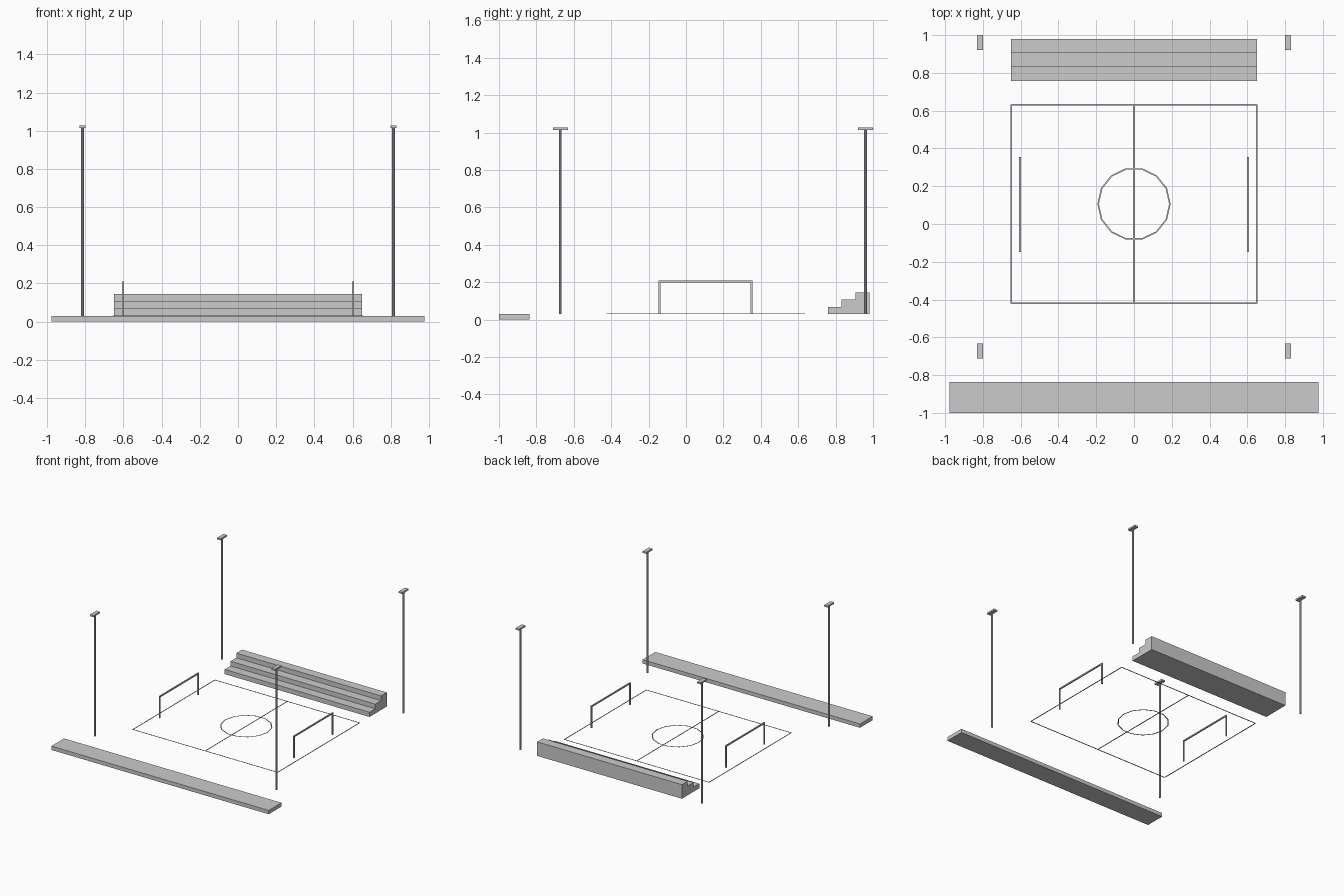
import bpy
import bmesh
from math import cos, sin, tau

cube = bpy.data.objects.get("Cube")
if cube:
    bpy.data.objects.remove(cube, do_unlink=True)

# Single grey material
grey = bpy.data.materials.new("light_grey")
grey.use_nodes = True
colour = (0.6, 0.6, 0.6, 1)
grey.diffuse_color = colour
grey.node_tree.nodes["Principled BSDF"].inputs["Base Color"].default_value = colour

GROUND = 0.031
CENTRE_Y = 0.106
HALF_X, HALF_Y = 0.65, 0.526
LINE, LINE_H = 0.008, 0.001


def finish(name, bm):
    bmesh.ops.recalc_face_normals(bm, faces=bm.faces)
    mesh = bpy.data.meshes.new(name)
    bm.to_mesh(mesh)
    bm.free()
    mesh.materials.append(grey)
    obj = bpy.data.objects.new(name, mesh)
    bpy.context.scene.collection.objects.link(obj)
    return obj


def add_box(bm, low, high):
    verts = bmesh.ops.create_cube(bm, size=1)["verts"]
    for v in verts:
        for i in range(3):
            v.co[i] = low[i] if v.co[i] < 0 else high[i]


def box(name, low, high):
    bm = bmesh.new()
    add_box(bm, low, high)
    return finish(name, bm)


# Long low platform at the front
box("front_platform", (-0.976, -1, 0), (0.976, -0.837, GROUND))

# Stepped stand at the back: side profile extruded across x
bm = bmesh.new()
profile = [(0.98, GROUND), (0.98, 0.145), (0.906, 0.145), (0.906, 0.107),
           (0.832, 0.107), (0.832, 0.069), (0.758, 0.069), (0.758, GROUND)]
side = bm.faces.new([bm.verts.new((-HALF_X, y, z)) for y, z in profile])
extruded = bmesh.ops.extrude_face_region(bm, geom=[side])["geom"]
bmesh.ops.translate(bm, vec=(2 * HALF_X, 0, 0),
                    verts=[v for v in extruded if isinstance(v, bmesh.types.BMVert)])
finish("stepped_stand", bm)

# Pitch outline and halfway line
bm = bmesh.new()
top = GROUND + LINE_H
for s in (-1, 1):
    x, y = s * HALF_X, CENTRE_Y + s * HALF_Y
    add_box(bm, (x - LINE / 2, CENTRE_Y - HALF_Y, GROUND),
            (x + LINE / 2, CENTRE_Y + HALF_Y, top))
    add_box(bm, (-HALF_X, y - LINE / 2, GROUND), (HALF_X, y + LINE / 2, top))
finish("pitch_outline", bm)
box("halfway_line", (-LINE / 2, CENTRE_Y - HALF_Y, GROUND),
    (LINE / 2, CENTRE_Y + HALF_Y, top))

# Centre circle: a thin faceted ring
bm = bmesh.new()
sides = 14
rings = []
for i in range(sides):
    a = tau * i / sides
    rings.append([bm.verts.new((r * cos(a), CENTRE_Y + r * sin(a), z))
                  for r, z in ((0.186, GROUND), (0.194, GROUND),
                               (0.194, top), (0.186, top))])
for i in range(sides):
    a, b = rings[i], rings[(i + 1) % sides]
    for j in range(4):
        k = (j + 1) % 4
        bm.faces.new((a[j], a[k], b[k], b[j]))
finish("centre_circle", bm)

# Goal frames, one at each end
T = 0.005
for label, s in (("left", 1), ("right", -1)):
    bm = bmesh.new()
    x, half, height = s * 0.603, 0.246, 0.21
    for e in (-1, 1):
        y = CENTRE_Y - 0.002 + e * half
        add_box(bm, (x - T, y - T, GROUND), (x + T, y + T, height - 2 * T))
    add_box(bm, (x - T, CENTRE_Y - 0.002 - half - T, height - 2 * T),
            (x + T, CENTRE_Y - 0.002 + half + T, height))
    finish(label + "_goal", bm)

# Four floodlights: slender pole with a flat lamp head
for label, sx in (("left", 1), ("right", -1)):
    for end, y in (("front", -0.672), ("back", 0.96)):
        x = sx * 0.815
        bm = bmesh.new()
        bmesh.ops.create_cone(bm, cap_ends=True, segments=8, radius1=0.0075,
                              radius2=0.0075, depth=1.015 - GROUND)
        bmesh.ops.translate(bm, verts=bm.verts, vec=(x, y, (1.015 + GROUND) / 2))
        finish(f"{end}_{label}_light_pole", bm)
        box(f"{end}_{label}_lamp_head", (x - 0.016, y - 0.04, 1.015),
            (x + 0.016, y + 0.04, 1.028))
